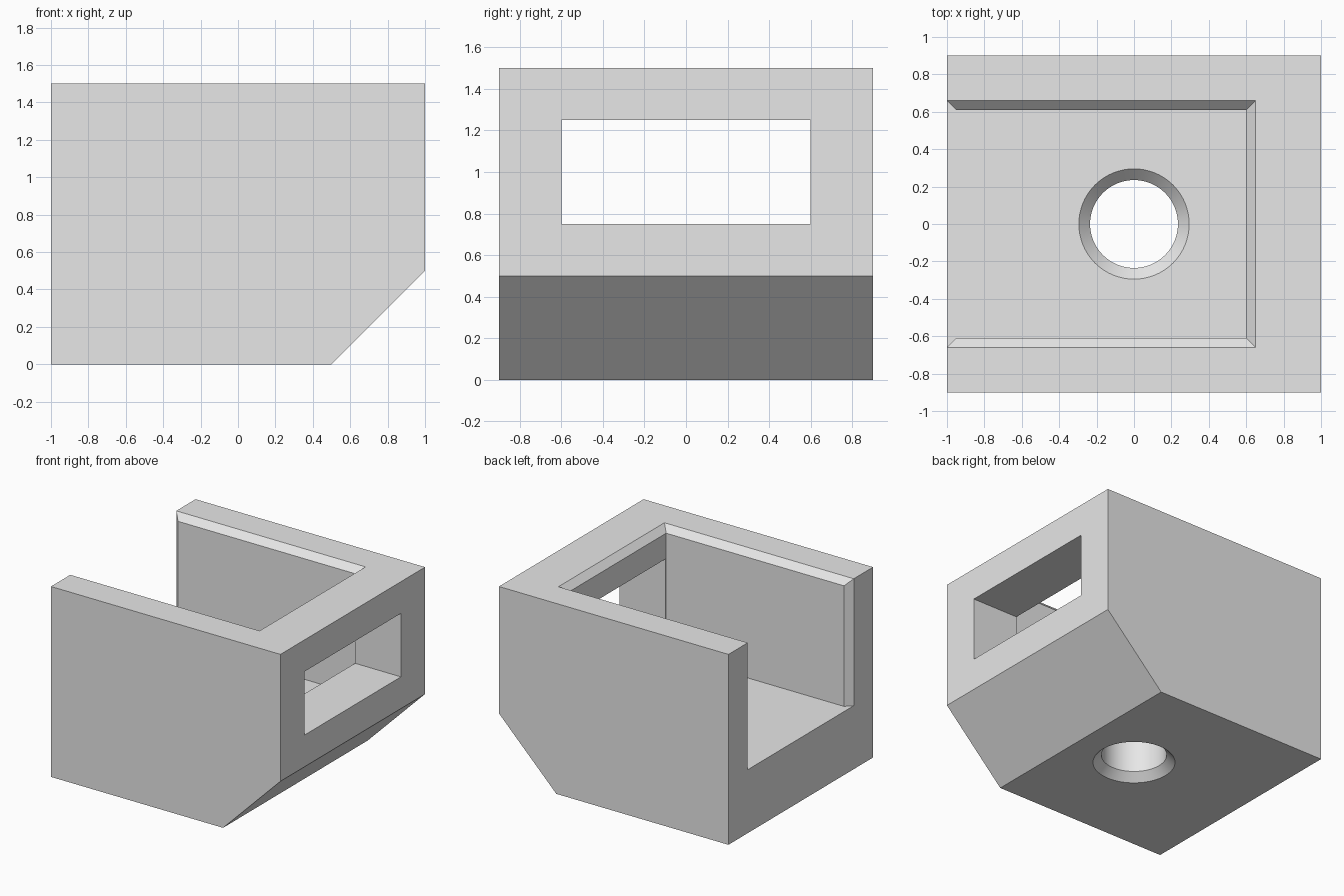
import bpy
import bmesh
import math

if "Cube" in bpy.data.objects:
    bpy.data.objects.remove(bpy.data.objects["Cube"], do_unlink=True)

grey = bpy.data.materials.new("plain_grey")
grey.use_nodes = True
grey.diffuse_color = (0.8, 0.8, 0.8, 1)
grey.node_tree.nodes["Principled BSDF"].inputs["Base Color"].default_value = (0.8, 0.8, 0.8, 1)


def loft(name, rings):
    """Closed solid through rings that share a point count."""
    bm = bmesh.new()
    loops = [[bm.verts.new(p) for p in ring] for ring in rings]
    n = len(loops[0])
    for a, b in zip(loops, loops[1:]):
        for i in range(n):
            j = (i + 1) % n
            bm.faces.new((a[i], a[j], b[j], b[i]))
    bm.faces.new(loops[0][::-1])
    bm.faces.new(loops[-1])
    bmesh.ops.recalc_face_normals(bm, faces=bm.faces[:])
    mesh = bpy.data.meshes.new(name)
    bm.to_mesh(mesh)
    bm.free()
    mesh.materials.append(grey)
    obj = bpy.data.objects.new(name, mesh)
    bpy.context.collection.objects.link(obj)
    return obj


def flat_ring(x0, x1, half, z):
    return [(x0, -half, z), (x1, -half, z), (x1, half, z), (x0, half, z)]


def upright_ring(x, half, z0, z1):
    return [(x, -half, z0), (x, half, z0), (x, half, z1), (x, -half, z1)]


def circle(r, z, n=64):
    angles = [2 * math.pi * i / n for i in range(n)]
    return [(r * math.cos(a), r * math.sin(a), z) for a in angles]


# Block with one lower edge cut off at a slant
profile = [(-1, 0), (0.5, 0), (1, 0.5), (1, 1.5), (-1, 1.5)]
body = loft("housing_body", [[(x, y, z) for x, z in profile] for y in (-0.9, 0.9)])

wall, floor, bore = 0.61, 0.5, 0.235
cutters = [
    # Pocket open at the top and at one side
    loft("pocket_cutter", [flat_ring(-1.5, 0.6, wall, floor), flat_ring(-1.5, 0.6, wall, 2)]),
    # Bevel around the pocket's top rim
    loft("rim_bevel_cutter", [flat_ring(-1.5, 0.6, wall, 1.45),
                              flat_ring(-1.5, 0.75, wall + 0.15, 1.6)]),
    # Bevel along the upright edges of the open side
    loft("side_bevel_cutter", [upright_ring(-0.95, wall, floor, 2),
                               upright_ring(-1.1, wall + 0.15, floor, 2)]),
    # Window through the closed side
    loft("window_cutter", [upright_ring(0.3, 0.6, 0.75, 1.25), upright_ring(1.3, 0.6, 0.75, 1.25)]),
    # Floor hole, countersunk at both ends
    loft("hole_cutter", [circle(bore + 0.1, -0.04), circle(bore, 0.06),
                         circle(bore, floor - 0.06), circle(bore + 0.1, floor + 0.04)]),
]
for cutter in cutters:
    cutter.hide_render = True
    mod = body.modifiers.new(cutter.name, "BOOLEAN")
    mod.operation = "DIFFERENCE"
    mod.solver = "EXACT"
    mod.object = cutter

# Bake the cuts and drop the cutters
bpy.context.view_layer.update()
graph = bpy.context.evaluated_depsgraph_get()
cut_mesh = bpy.data.meshes.new_from_object(body.evaluated_get(graph))
body.modifiers.clear()
body.data = cut_mesh
cut_mesh.materials.clear()
cut_mesh.materials.append(grey)
for poly in cut_mesh.polygons:
    poly.material_index = 0
for cutter in cutters:
    bpy.data.objects.remove(cutter, do_unlink=True)

bpy.ops.object.select_all(action="DESELECT")
body.select_set(True)
bpy.context.view_layer.objects.active = body
bpy.ops.object.shade_smooth_by_angle(angle=math.radians(30))
